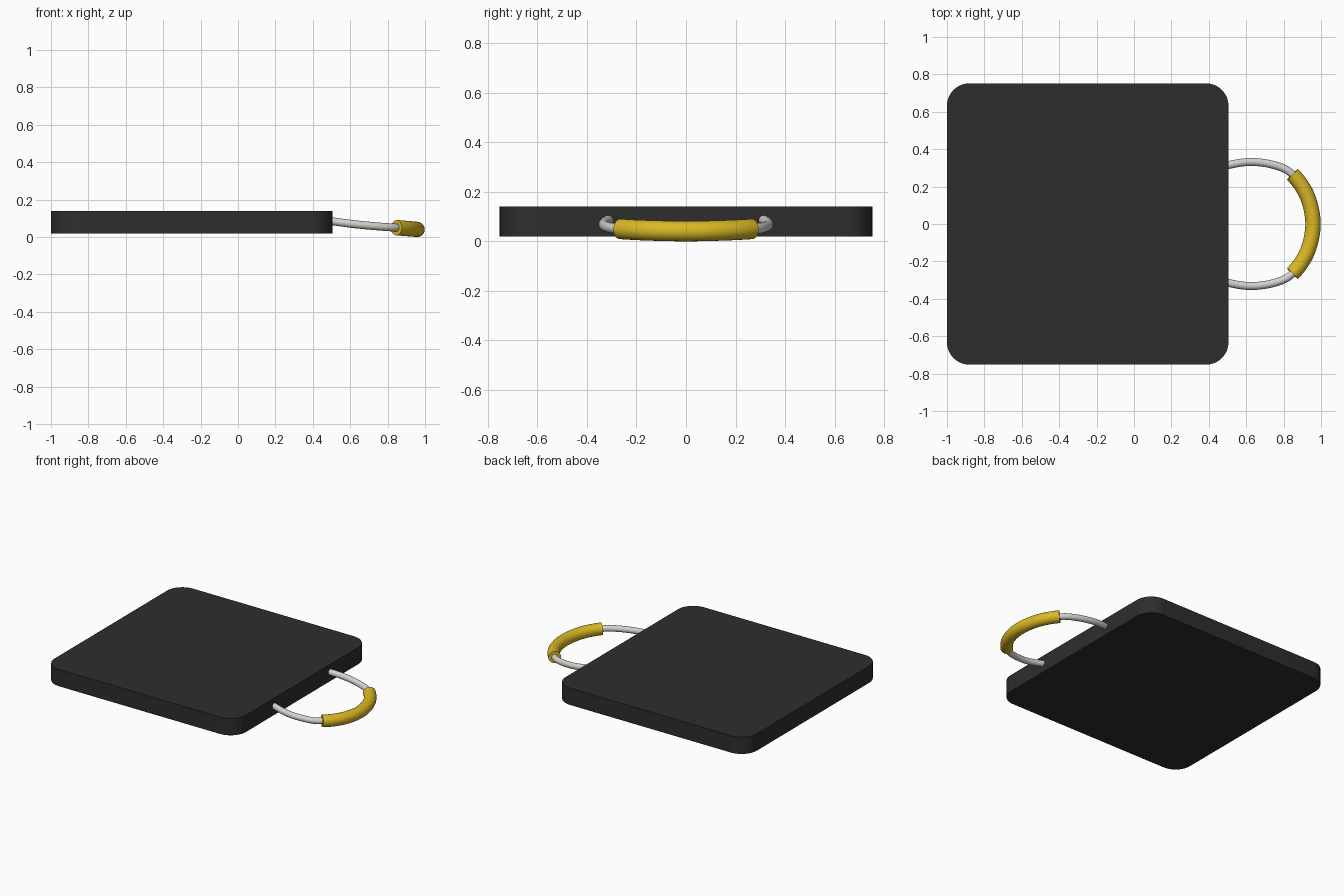
import bpy, bmesh, math
from mathutils import Vector

if "Cube" in bpy.data.objects:
    bpy.data.objects.remove(bpy.data.objects["Cube"])


def material(name, rgb):
    m = bpy.data.materials.new(name)
    m.diffuse_color = (*rgb, 1)
    m.use_nodes = True
    m.node_tree.nodes["Principled BSDF"].inputs["Base Color"].default_value = m.diffuse_color
    return m


BLACK = material("charcoal plastic", (0.027, 0.027, 0.027))
ROPE = material("off white rope", (0.66, 0.64, 0.60))
YELLOW = material("yellow grip", (0.70, 0.48, 0.018))


def smooth(ob, angle):
    bpy.ops.object.select_all(action='DESELECT')
    ob.select_set(True)
    bpy.context.view_layer.objects.active = ob
    bpy.ops.object.shade_smooth_by_angle(angle=math.radians(angle))


# Rounded square pad
def pad(x0, x1, y0, y1, z0, z1, r, seg=12):
    bm = bmesh.new()
    ring = []
    corners = [(x1 - r, y1 - r), (x0 + r, y1 - r), (x0 + r, y0 + r), (x1 - r, y0 + r)]
    for i, (cx, cy) in enumerate(corners):
        for k in range(seg + 1):
            a = math.pi / 2 * (i + k / seg)
            ring.append(bm.verts.new((cx + r * math.cos(a), cy + r * math.sin(a), z0)))
    base = bm.faces.new(ring)
    ext = bmesh.ops.extrude_face_region(bm, geom=[base], use_keep_orig=True)
    top = [v for v in ext["geom"] if isinstance(v, bmesh.types.BMVert)]
    bmesh.ops.translate(bm, verts=top, vec=(0, 0, z1 - z0))
    bmesh.ops.recalc_face_normals(bm, faces=bm.faces)
    me = bpy.data.meshes.new("pad")
    bm.to_mesh(me)
    bm.free()
    ob = bpy.data.objects.new("pad", me)
    bpy.context.collection.objects.link(ob)
    me.materials.append(BLACK)
    smooth(ob, 30)


pad(-1, 0.505, -0.752, 0.752, 0.02, 0.14, 0.12)

# Half of the handle path, mirrored across y
half = [Vector(p) for p in [(0.42, 0.285, 0.092), (0.505, 0.315, 0.084), (0.63, 0.332, 0.068),
                            (0.76, 0.312, 0.056), (0.847, 0.265, 0.050), (0.926, 0.15, 0.044)]]
path = half + [Vector((0.957, 0, 0.041))] + [Vector((p.x, -p.y, p.z)) for p in reversed(half)]


def spline(pts, i0, i1, n=8):
    """Smooth points through the path from index i0 to i1."""
    out = []
    for i in range(i0, i1):
        a, b = pts[max(i - 1, 0)], pts[i]
        c, d = pts[i + 1], pts[min(i + 2, len(pts) - 1)]
        for k in range(n):
            t = k / n
            out.append(0.5 * (2 * b + (c - a) * t + (2 * a - 5 * b + 4 * c - d) * t ** 2
                              + (3 * b - a - 3 * c + d) * t ** 3))
    return out + [pts[i1].copy()]


# Tube swept along points, with flat end caps
def tube(name, pts, radius, mat, sides=24):
    bm = bmesh.new()
    rings = []
    for i, p in enumerate(pts):
        t = (pts[min(i + 1, len(pts) - 1)] - pts[max(i - 1, 0)]).normalized()
        u = t.cross(Vector((0, 0, 1))).normalized()
        v = u.cross(t)
        rings.append([bm.verts.new(p + radius * (u * math.cos(a) + v * math.sin(a)))
                      for a in (2 * math.pi * k / sides for k in range(sides))])
    for r, s in zip(rings, rings[1:]):
        for k in range(sides):
            j = (k + 1) % sides
            bm.faces.new((r[k], r[j], s[j], s[k]))
    bm.faces.new(rings[0])
    bm.faces.new(rings[-1])
    bmesh.ops.recalc_face_normals(bm, faces=bm.faces)
    me = bpy.data.meshes.new(name)
    bm.to_mesh(me)
    bm.free()
    ob = bpy.data.objects.new(name, me)
    bpy.context.collection.objects.link(ob)
    me.materials.append(mat)
    smooth(ob, 40)


# Rope loop and the grip sleeve around its middle
tube("rope_loop", spline(path, 0, len(path) - 1), 0.021, ROPE)
tube("grip_sleeve", spline(path, 4, 8), 0.041, YELLOW)
